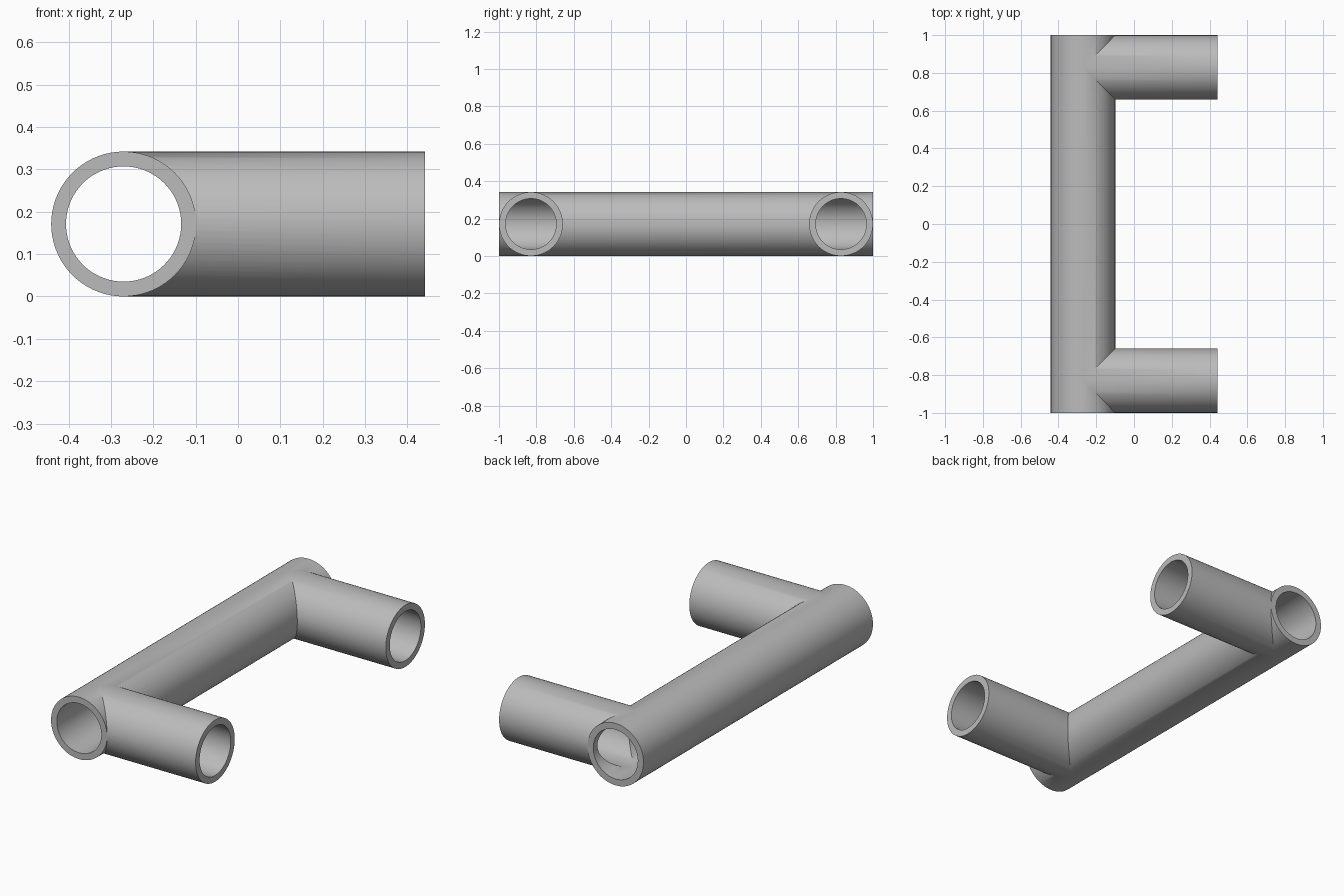
import bpy
from math import pi

cube = bpy.data.objects.get("Cube")
if cube:
    bpy.data.objects.remove(cube, do_unlink=True)

OUTER, INNER = 0.171, 0.136
AXIS_X, END_X = -0.27, 0.441
BRANCH_Y = 1 - OUTER
TRIM = 0.0004  # keeps branch walls just inside the main pipe's tangent line

steel = bpy.data.materials.new("grey_steel")
steel.use_nodes = True
grey = (0.5, 0.5, 0.5, 1)
steel.diffuse_color = grey
steel.node_tree.nodes["Principled BSDF"].inputs["Base Color"].default_value = grey


def rod(name, radius, start, end, rotation):
    """Solid cylinder between two points along one axis."""
    middle = [(a + b) / 2 for a, b in zip(start, end)]
    length = sum(abs(b - a) for a, b in zip(start, end))
    bpy.ops.mesh.primitive_cylinder_add(vertices=72, radius=radius, depth=length,
                                        location=middle, rotation=rotation)
    obj = bpy.context.object
    obj.name = name
    obj.data.materials.append(steel)
    return obj


def long_rod(name, radius, reach):
    return rod(name, radius, (AXIS_X, -reach, OUTER), (AXIS_X, reach, OUTER), (pi / 2, 0, 0))


def side_rod(name, radius, y, reach):
    return rod(name, radius, (AXIS_X, y, OUTER), (reach, y, OUTER), (0, pi / 2, 0))


def combine(target, tool, operation):
    mod = target.modifiers.new(operation.lower(), "BOOLEAN")
    mod.operation = operation
    mod.solver = "EXACT"
    mod.object = tool
    bpy.ops.object.select_all(action="DESELECT")
    bpy.context.view_layer.objects.active = target
    target.select_set(True)
    bpy.ops.object.modifier_apply(modifier=mod.name)
    bpy.data.objects.remove(tool, do_unlink=True)


# Outer walls: long pipe with a branch at each end
pipe = long_rod("branched_pipe", OUTER, 1)
for y in (-BRANCH_Y, BRANCH_Y):
    combine(pipe, side_rod("branch", OUTER - TRIM, y, END_X), "UNION")

# Open bores through the long pipe and both branches
combine(pipe, long_rod("main_bore", INNER, 1.1), "DIFFERENCE")
for y in (-BRANCH_Y, BRANCH_Y):
    combine(pipe, side_rod("branch_bore", INNER - TRIM, y, END_X + 0.1), "DIFFERENCE")

# Smooth walls with crisp rims
bpy.ops.object.select_all(action="DESELECT")
bpy.context.view_layer.objects.active = pipe
pipe.select_set(True)
bpy.ops.object.shade_smooth_by_angle(angle=pi / 6)
